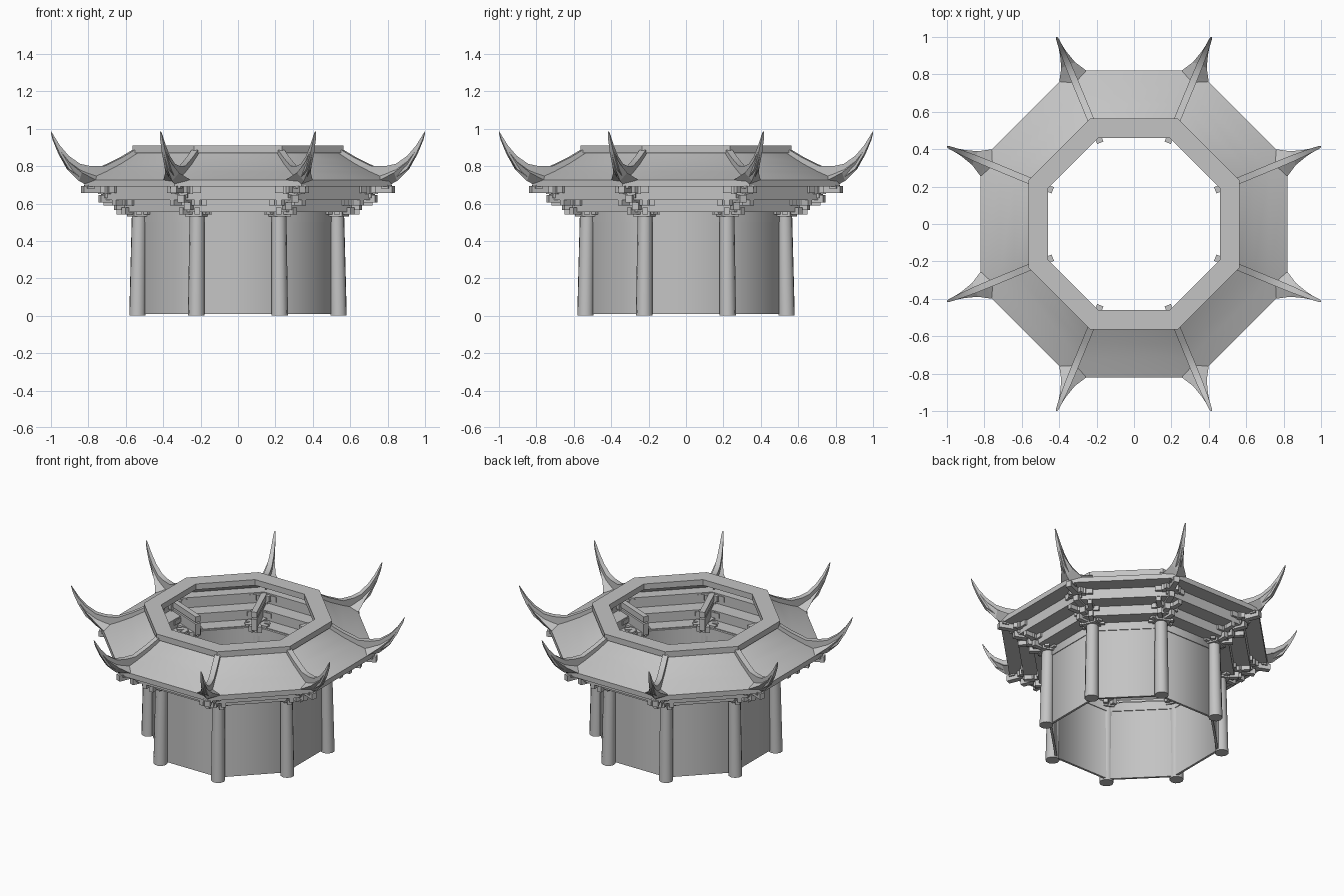
import bpy, bmesh, math
from mathutils import Matrix, Vector

if "Cube" in bpy.data.objects:
    bpy.data.objects.remove(bpy.data.objects["Cube"], do_unlink=True)

SIDES = 8
HALF = math.pi / SIDES
COS = math.cos(HALF)

stone = bpy.data.materials.new("plain_grey")
stone.use_nodes = True
GREY = (0.55, 0.55, 0.55, 1)
stone.diffuse_color = GREY
stone.node_tree.nodes["Principled BSDF"].inputs["Base Color"].default_value = GREY


def finish(name, bm, smooth=None):
    """Turn a bmesh into a named object, smooth below the given angle."""
    bmesh.ops.recalc_face_normals(bm, faces=bm.faces)
    mesh = bpy.data.meshes.new(name)
    bm.to_mesh(mesh)
    bm.free()
    mesh.materials.append(stone)
    if smooth:
        for p in mesh.polygons:
            p.use_smooth = True
        mesh.set_sharp_from_angle(angle=math.radians(smooth))
    obj = bpy.data.objects.new(name, mesh)
    bpy.context.collection.objects.link(obj)
    return obj


def corner(i):
    return Matrix.Rotation(HALF + i * 2 * HALF, 4, "Z")


def bridge(bm, a, b):
    n = len(a)
    for j in range(n):
        bm.faces.new((a[j], a[(j + 1) % n], b[(j + 1) % n], b[j]))


def ring(name, profile, smooth=None):
    """Sweep a closed (apothem, z) profile round the octagon."""
    bm = bmesh.new()
    loops = [[bm.verts.new(corner(i) @ Vector((a / COS, 0, z))) for a, z in profile]
             for i in range(SIDES)]
    for i in range(SIDES):
        bridge(bm, loops[i], loops[(i + 1) % SIDES])
    return finish(name, bm, smooth)


def corner_lofts(name, sections, smooth=None):
    """Loft (radius, [(side, z)...]) sections, once at every corner."""
    bm = bmesh.new()
    for i in range(SIDES):
        loops = [[bm.verts.new(corner(i) @ Vector((r, s, z))) for s, z in pts]
                 for r, pts in sections]
        for a, b in zip(loops, loops[1:]):
            bridge(bm, a, b)
        bm.faces.new(loops[0])
        bm.faces.new(loops[-1])
    return finish(name, bm, smooth)


def corner_boxes(name, boxes):
    """Boxes (pivot radius, turn in degrees, start, end, half width, z0, z1)."""
    bm = bmesh.new()
    for i in range(SIDES):
        for r, turn, x0, x1, w, z0, z1 in boxes:
            m = (corner(i) @ Matrix.Translation((r, 0, 0))
                 @ Matrix.Rotation(math.radians(turn), 4, "Z")
                 @ Matrix.Translation(((x0 + x1) / 2, 0, (z0 + z1) / 2))
                 @ Matrix.Diagonal((x1 - x0, 2 * w, z1 - z0, 1)))
            bmesh.ops.create_cube(bm, size=1, matrix=m)
    return finish(name, bm)


# Wall and lintel
ring("wall", [(.52, .01), (.52, .56), (.505, .56), (.505, .01)], 60)
ring("lintel", [(.525, .5), (.525, .56), (.50, .56), (.50, .5)], 60)

# Columns leaning slightly inward
bm = bmesh.new()
for i in range(SIDES):
    loops = []
    for r, radius, z in ((.582, .045, 0), (.572, .04, .55)):
        loops.append([bm.verts.new(corner(i) @ Vector((
            r + radius * math.cos(k * math.tau / 10),
            radius * math.sin(k * math.tau / 10), z))) for k in range(10)])
    bridge(bm, *loops)
    for loop in loops:
        bm.faces.new(loop)
finish("columns", bm, 45)

# Stepped shell under the eaves
outer = [(.515, .555), (.62, .555), (.62, .62), (.72, .62), (.72, .69), (.805, .69)]
inner = [(.805, .7), (.71, .7), (.71, .63), (.61, .63), (.61, .565), (.515, .565)]
ring("eave_steps", outer + inner)

# Concave roof with a vertical eave edge
slope = [(.55, .87), (.64, .812), (.72, .77), (.82, .725)]
ring("roof", slope + [(.82, .69), (.80, .69)] + [(a, z - .02) for a, z in slope[-2::-1]], 30)
ring("top_rim", [(.46, .87), (.565, .87), (.565, .91), (.46, .91)])

# Upturned corner wings: radius, half width, edge, top and bottom heights
wing = [(.80, .01, .742, .748, .70), (.857, .077, .727, .765, .69),
        (.92, .04, .765, .79, .72), (.985, .02, .82, .835, .78),
        (1.035, .01, .885, .89, .865)]
corner_lofts("corner_wings", [(r, [(-w, e), (0, t), (w, e), (0, b)])
                              for r, w, e, t, b in wing])

# Hip ridges ending in horns: radius, half width, top, bottom
ridge = [(.59, .018, .895, .84), (.68, .018, .845, .79), (.78, .018, .80, .75),
         (.86, .018, .80, .74), (.92, .017, .812, .74), (.985, .014, .855, .785),
         (1.035, .011, .91, .865), (1.07, .007, .965, .94), (1.082, .003, .985, .98)]
corner_lofts("ridge_horns", [(r, [(-w, b), (-w, t), (w, t), (w, b)])
                             for r, w, t, b in ridge], 35)

# Bracket sets on the columns: capital, outward arms, side arms and end blocks
boxes = [(.572, 0, -.05, .05, .05, .53, .556)]
for end, z in ((.71, .565), (.80, .605), (.90, .655)):
    boxes.append((0, 0, .47, end, .018, z, z + .04))
    boxes.append((end - .04, 0, -.02, .02, .028, z + .025, z + .045))
for sign in (-1, 1):
    boxes.append((.572, sign * 112.5, -.08, .08, .016, .54, .575))
    boxes.append((.572, sign * 22.5, -.08, .12, .015, .54, .58))
    boxes.append((.572, sign * 22.5, .08, .19, .015, .59, .63))
    boxes.append((.67, sign * 112.5, -.07, .09, .015, .59, .62))
    boxes.append((.67, sign * 22.5, .07, .13, .015, .65, .69))
    boxes.append((.78, sign * 112.5, -.05, .10, .015, .655, .69))
corner_boxes("corner_brackets", boxes)
